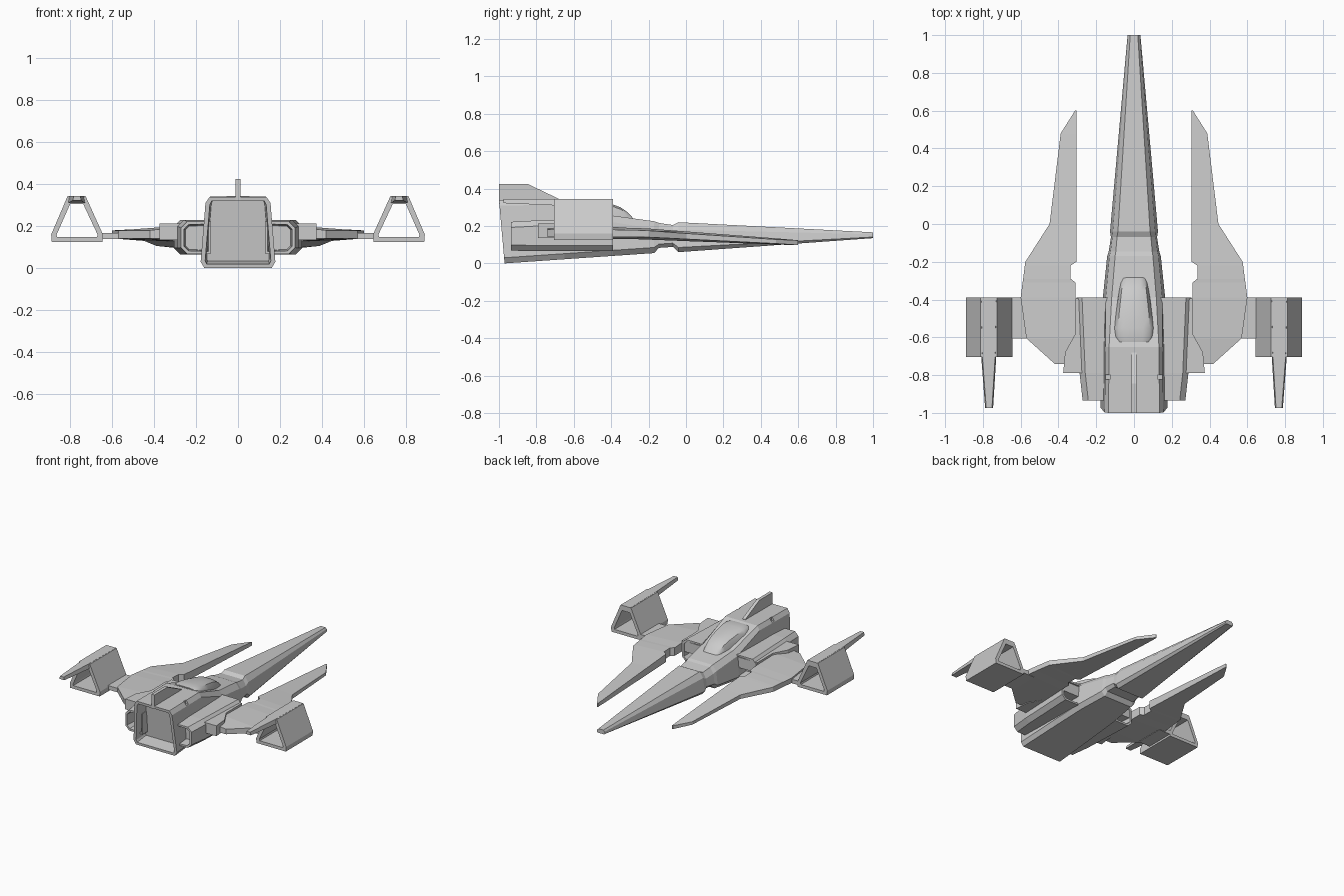
import bpy, bmesh
from mathutils import Vector


def finish(name, bm, mirror=False):
    bmesh.ops.recalc_face_normals(bm, faces=bm.faces)
    me = bpy.data.meshes.new(name)
    bm.to_mesh(me)
    bm.free()
    ob = bpy.data.objects.new(name, me)
    bpy.context.collection.objects.link(ob)
    if mirror:
        ob.modifiers.new("Mirror", 'MIRROR')
    return ob


def loft(name, rings, mirror=False, recess=()):
    """Skin closed rings of 3D points; recess = (end index, rim, depth) entries."""
    bm = bmesh.new()
    vs = [[bm.verts.new(p) for p in r] for r in rings]
    n = len(rings[0])
    for a, b in zip(vs, vs[1:]):
        for i in range(n):
            j = (i + 1) % n
            bm.faces.new((a[i], a[j], b[j], b[i]))
    caps = {0: bm.faces.new(vs[0][::-1]), -1: bm.faces.new(vs[-1])}
    bmesh.ops.recalc_face_normals(bm, faces=bm.faces)
    for end, rim, depth in recess:
        f = caps[end]
        bmesh.ops.inset_individual(bm, faces=[f], thickness=rim)
        bmesh.ops.inset_individual(bm, faces=[f], thickness=0.008, depth=-depth)
    return finish(name, bm, mirror)


def xz_ring(y, pts):
    return [(x, y, z) for x, z in pts]


def prism(name, pts, z0, z1, mirror=False):
    return loft(name, [[(x, y, z) for x, y in pts] for z in (z0, z1)], mirror)


# Fuselage: y, bottom z, top z, half widths (bottom, lower chine, shoulder, top), chamfers
hull = [
    (-0.985, 0.00, 0.34, 0.160, 0.178, 0.155, 0.135, 0.03, 0.03),
    (-0.65, 0.022, 0.342, 0.150, 0.171, 0.152, 0.132, 0.03, 0.03),
    (-0.39, 0.040, 0.255, 0.140, 0.165, 0.150, 0.118, 0.03, 0.035),
    (-0.17, 0.055, 0.225, 0.115, 0.142, 0.130, 0.100, 0.03, 0.04),
    (-0.145, 0.083, 0.216, 0.112, 0.134, 0.124, 0.096, 0.02, 0.04),
    (-0.07, 0.088, 0.205, 0.105, 0.122, 0.115, 0.090, 0.02, 0.04),
    (-0.04, 0.060, 0.220, 0.105, 0.127, 0.112, 0.085, 0.025, 0.04),
    (1.00, 0.135, 0.166, 0.025, 0.034, 0.030, 0.020, 0.006, 0.01),
]
rings = []
for k, (y, zb, zt, wb, wc, ws, wt, cb, ct) in enumerate(hull):
    half = [(wb, zb), (wc, zb + cb), (ws, zt - ct), (wt, zt)]
    ring = xz_ring(y, half + [(-x, z) for x, z in half[::-1]])
    if k == 0:  # raked stern
        ring = [(x, yy + 0.015 - 0.03 * z / 0.34, z) for x, yy, z in ring]
    rings.append(ring)
body = loft("fuselage", rings, recess=[(0, 0.022, 0.10)])

# Small slots cut in the rear shoulders
bm = bmesh.new()
for s in (-1, 1):
    r = bmesh.ops.create_cube(bm, size=1)["verts"]
    bmesh.ops.scale(bm, vec=(0.03, 0.026, 0.04), verts=r)
    bmesh.ops.translate(bm, vec=(s * 0.143, -0.81, 0.335), verts=r)
cutter = finish("slot_cutter", bm)
cutter.hide_render = True
cutter.hide_viewport = True
cut = body.modifiers.new("Slots", 'BOOLEAN')
cut.object = cutter
cut.solver = 'EXACT'

# Canopy: y, base z, top z, base half width, top half width
canopy = []
for y, z0, z1, w, t in [(-0.28, 0.215, 0.238, 0.066, 0.045), (-0.31, 0.215, 0.272, 0.074, 0.050),
                        (-0.35, 0.22, 0.300, 0.082, 0.054), (-0.40, 0.23, 0.318, 0.090, 0.058),
                        (-0.48, 0.25, 0.334, 0.102, 0.064), (-0.55, 0.28, 0.342, 0.110, 0.068),
                        (-0.60, 0.30, 0.344, 0.106, 0.066), (-0.625, 0.31, 0.340, 0.090, 0.060)]:
    h = z1 - z0
    half = [(w, z0), (w * 0.93, z0 + h * 0.5), (t + (w - t) * 0.4, z0 + h * 0.87), (t * 0.7, z1)]
    canopy.append(xz_ring(y, half + [(-x, z) for x, z in half[::-1]]))
glass = loft("canopy", canopy)
bpy.context.view_layer.objects.active = glass
glass.select_set(True)
bpy.ops.object.shade_smooth_by_angle(angle=0.7)
glass.select_set(False)

# Tail fin
fin = [(-1.0, 0.32), (-1.0, 0.424), (-0.845, 0.424), (-0.68, 0.345), (-0.68, 0.32)]
loft("tail_fin", [[(x, y, z) for y, z in fin] for x in (-0.012, 0.012)])

# Side engines, open at both ends
def engine(w, zb, zt):
    return [(0.13, zb), (w - 0.03, zb), (w, zb + 0.03), (w, zt - 0.03), (w - 0.03, zt), (0.13, zt)]

loft("side_engine", [xz_ring(-0.935, engine(0.272, 0.068, 0.222)),
                     xz_ring(-0.79, engine(0.288, 0.066, 0.23)),
                     xz_ring(-0.39, engine(0.305, 0.066, 0.23))],
     mirror=True, recess=[(0, 0.016, 0.08), (-1, 0.016, 0.08)])

# Wing root plates
prism("wing_root", [(0.14, -0.395), (0.31, -0.395), (0.31, -0.58), (0.365, -0.68),
                    (0.375, -0.79), (0.14, -0.79)], 0.135, 0.212, mirror=True)

# Wing with long forward blade: y, inner x, outer x, inner bottom/top z, outer bottom/top z
wing = [
    (-0.74, 0.30, 0.42, 0.14, 0.195, 0.142, 0.180),
    (-0.605, 0.30, 0.57, 0.135, 0.20, 0.142, 0.180),
    (-0.39, 0.31, 0.60, 0.130, 0.195, 0.142, 0.180),
    (-0.31, 0.31, 0.590, 0.130, 0.190, 0.142, 0.178),
    (-0.29, 0.335, 0.587, 0.130, 0.190, 0.142, 0.178),
    (-0.22, 0.335, 0.578, 0.128, 0.187, 0.140, 0.176),
    (-0.20, 0.305, 0.575, 0.127, 0.186, 0.140, 0.175),
    (0.00, 0.305, 0.447, 0.119, 0.171, 0.130, 0.160),
    (0.48, 0.305, 0.388, 0.101, 0.134, 0.106, 0.128),
    (0.60, 0.305, 0.312, 0.097, 0.124, 0.098, 0.123),
]
loft("wing", [xz_ring(y, [(xi, bi), (xo, bo), (xo, to), (xi, ti)])
              for y, xi, xo, bi, ti, bo, to in wing], mirror=True)
prism("wing_tip_joint", [(0.55, -0.605), (0.55, -0.39), (0.66, -0.39), (0.66, -0.605)],
      0.138, 0.168, mirror=True)

# Open trapezoid tube at each wing tip
outer = [(0.645, 0.125), (0.887, 0.125), (0.89, 0.16), (0.812, 0.343), (0.726, 0.343), (0.643, 0.16)]
inner = [(0.672, 0.148), (0.862, 0.148), (0.864, 0.160), (0.800, 0.305), (0.737, 0.305), (0.669, 0.160)]
bm = bmesh.new()
loops = [[bm.verts.new((x, y, z)) for x, z in p]
         for p, y in ((outer, -0.705), (outer, -0.39), (inner, -0.39), (inner, -0.705))]
for a, b in zip(loops, loops[1:] + loops[:1]):
    for i in range(6):
        j = (i + 1) % 6
        bm.faces.new((a[i], a[j], b[j], b[i]))
finish("tip_tube", bm, mirror=True)

# Tapered rail on top of each tube
loft("tip_rail", [xz_ring(y, [(c - w - 0.006, zb), (c + w + 0.006, zb), (c + w, 0.344), (c - w, 0.344)])
                  for y, c, w, zb in ((-0.975, 0.767, 0.015, 0.322), (-0.70, 0.769, 0.034, 0.310),
                                      (-0.39, 0.769, 0.040, 0.310))], mirror=True)
